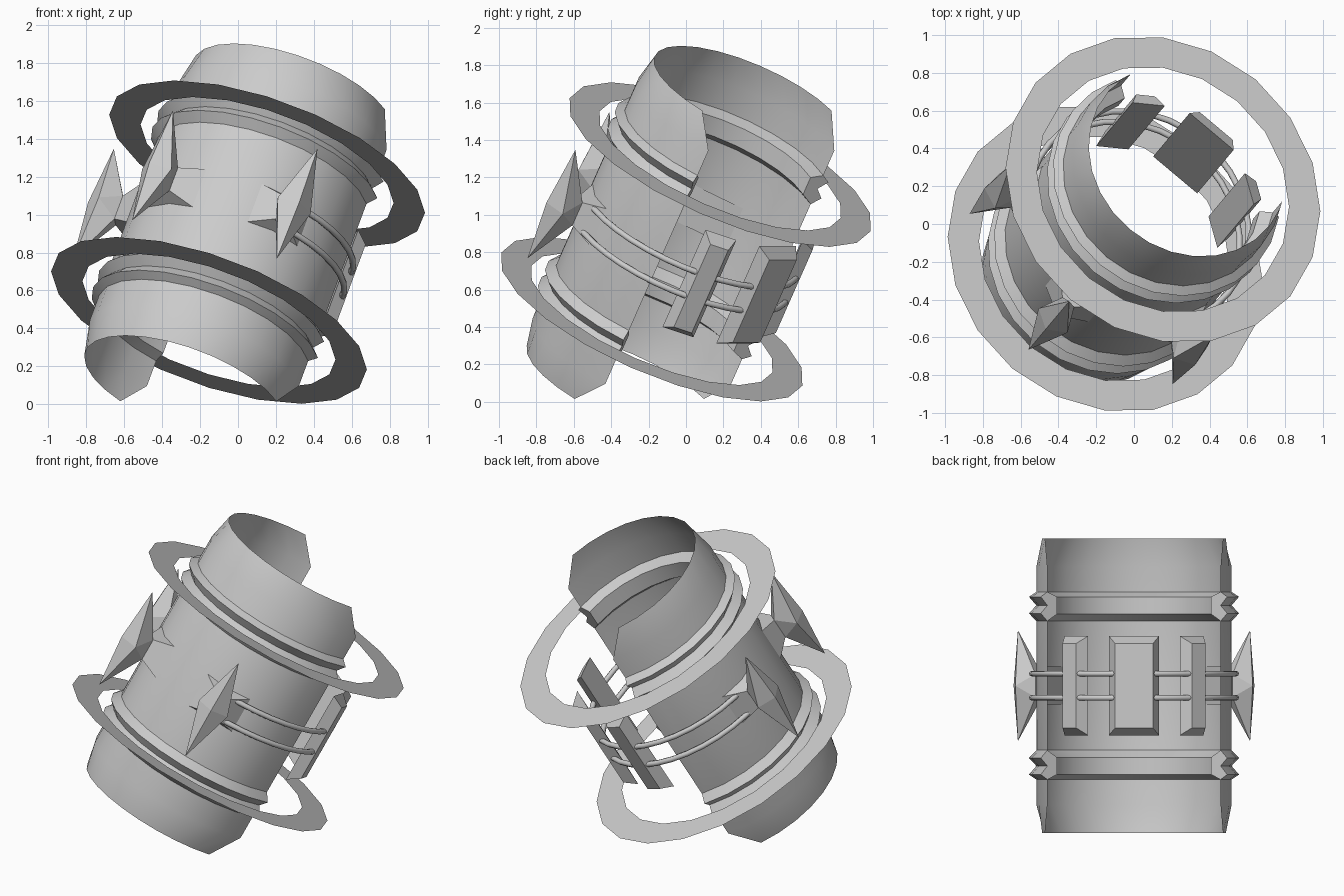
import bpy, bmesh, math
from math import cos, sin, radians
from mathutils import Matrix, Vector

cube = bpy.data.objects.get("Cube")
if cube:
    bpy.data.objects.remove(cube, do_unlink=True)

# One grey metal for the whole model
grey = bpy.data.materials.new("grey_metal")
grey.use_nodes = True
colour = (0.6, 0.6, 0.6, 1)
grey.diffuse_color = colour
grey.node_tree.nodes["Principled BSDF"].inputs["Base Color"].default_value = colour

# The cuff is built upright with its gap towards +x, then leaned over
TILT = (Matrix.Translation((0, 0, 0.855)) @ Matrix.Rotation(radians(50), 4, 'Z')
        @ Matrix.Rotation(radians(30), 4, 'Y'))


def polar(r, angle, z, side=0):
    """Point at radius r and angle in degrees, shifted sideways by side."""
    a = radians(angle)
    return Vector((r * cos(a) - side * sin(a), r * sin(a) + side * cos(a), z))


def finish(bm, name, solid=True, smooth=None):
    if solid:
        bmesh.ops.recalc_face_normals(bm, faces=bm.faces)
    mesh = bpy.data.meshes.new(name)
    bm.to_mesh(mesh)
    bm.free()
    mesh.materials.append(grey)
    ob = bpy.data.objects.new(name, mesh)
    bpy.context.collection.objects.link(ob)
    ob.matrix_world = TILT
    if smooth:
        bpy.ops.object.select_all(action='DESELECT')
        ob.select_set(True)
        bpy.context.view_layer.objects.active = ob
        bpy.ops.object.shade_smooth_by_angle(angle=radians(smooth))
    return ob


def sweep(name, profile, steps, closed=True, smooth=None):
    """Sweep (radius, z, start, end) profile points around the axis."""
    bm = bmesh.new()
    rows = [[bm.verts.new(polar(r, a + (b - a) * i / steps, z))
             for i in range(steps + 1)] for r, z, a, b in profile]
    pairs = list(zip(rows, rows[1:]))
    if closed:
        pairs.append((rows[-1], rows[0]))
        bm.faces.new([row[0] for row in rows])
        bm.faces.new([row[-1] for row in rows])
    for low, high in pairs:
        for i in range(steps):
            bm.faces.new((low[i], low[i + 1], high[i + 1], high[i]))
    bmesh.ops.remove_doubles(bm, verts=bm.verts, dist=0.0001)
    return finish(bm, name, closed, smooth)


def hull(name, points):
    bm = bmesh.new()
    for p in points:
        bm.verts.new(p)
    bmesh.ops.convex_hull(bm, input=bm.verts)
    bmesh.ops.dissolve_limit(bm, angle_limit=radians(1), verts=bm.verts, edges=bm.edges)
    return finish(bm, name)


def rectangle(angle, r, half_width, half_height):
    return [polar(r, angle, z, s) for s in (-half_width, half_width)
            for z in (-half_height, half_height)]


# Open cuff with tapered rims and clipped corners
GAP, RIM_GAP = 62.5, 75.6
cuff = [(r, z, gap, 360 - gap) for r, z, gap in
        ((0.555, -0.89, RIM_GAP), (0.59, -0.72, GAP),
         (0.59, 0.72, GAP), (0.555, 0.89, RIM_GAP))]
sweep("cuff", cuff, 16, closed=False, smooth=25)

# Double ridged bands and flat halo rings, mirrored top and bottom
band = ((0.59, 0.567), (0.635, 0.537), (0.59, 0.485), (0.635, 0.437),
        (0.59, 0.39), (0.525, 0.433), (0.525, 0.537))
for level, sign in (("upper", 1), ("lower", -1)):
    sweep(level + "_band", [(r, z * sign, GAP, 360 - GAP) for r, z in band], 16, smooth=25)
    sweep(level + "_halo_ring", [(0.88, 0.477 * sign, 0, 360),
                                 (0.705, 0.477 * sign, 0, 360)], 20, closed=False)

# Twin rods bridging the gap
for level, z in (("upper", 0.073), ("lower", -0.073)):
    tube = [(0.617 + 0.017 * cos(k * math.tau / 8), z + 0.017 * sin(k * math.tau / 8),
             -120, 120) for k in range(8)]
    sweep(level + "_rod", tube, 24, smooth=50)

# Bevelled plates carried by the rods
for name, angle, half in (("middle", 0, 0.152), ("left", -38, 0.09), ("right", 38, 0.09)):
    hull(name + "_plate", rectangle(angle, 0.565, half, 0.3)
         + rectangle(angle, 0.635, half - 0.038, 0.255))

# Pointed studs on flared feet
for name, angle in (("right", 120), ("front", 180), ("left", 240)):
    neck = rectangle(angle, 0.665, 0.04, 0.07)
    hull(name + "_stud_foot", rectangle(angle, 0.57, 0.15, 0.115) + neck)
    hull(name + "_stud", neck + [
        polar(0.81, angle, 0.335), polar(0.81, angle, -0.335),
        polar(0.77, angle, 0, 0.1), polar(0.77, angle, 0, -0.1),
        polar(0.84, angle, 0)])
